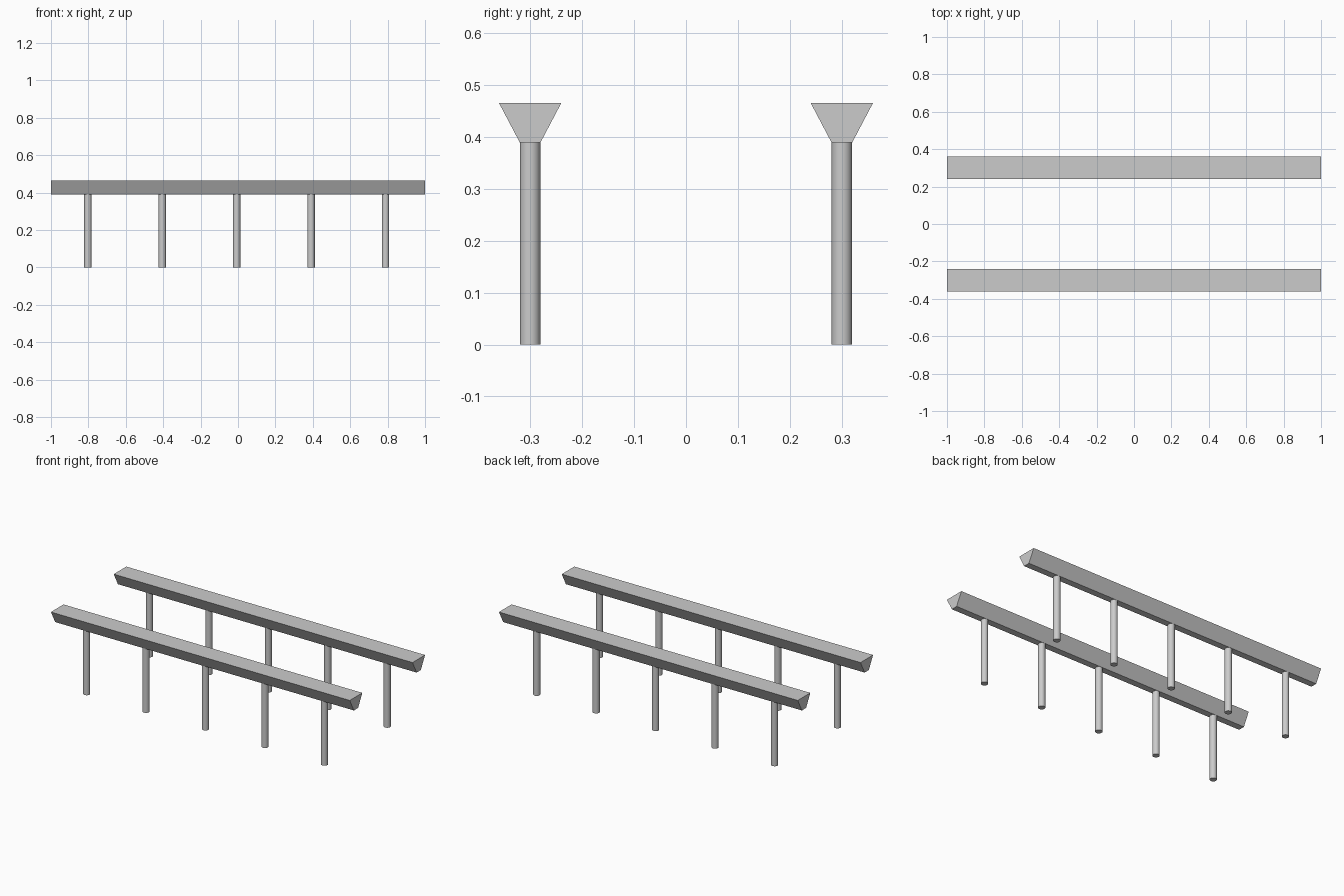
import bpy, bmesh

if "Cube" in bpy.data.objects:
    bpy.data.objects.remove(bpy.data.objects["Cube"])

POST_H, TOP_Z, POST_R, RAIL_Y = 0.389, 0.465, 0.0195, 0.30


def make_rail(name, y):
    # Trapezoid profile extruded along x
    profile = [(-0.02, POST_H), (0.02, POST_H), (0.06, TOP_Z), (-0.06, TOP_Z)]
    bm = bmesh.new()
    face = bm.faces.new([bm.verts.new((-1, y + py, z)) for py, z in profile])
    ext = bmesh.ops.extrude_face_region(bm, geom=[face])
    verts = [g for g in ext["geom"] if isinstance(g, bmesh.types.BMVert)]
    bmesh.ops.translate(bm, vec=(2, 0, 0), verts=verts)
    bmesh.ops.recalc_face_normals(bm, faces=bm.faces)
    mesh = bpy.data.meshes.new(name)
    bm.to_mesh(mesh)
    bm.free()
    bpy.context.collection.objects.link(bpy.data.objects.new(name, mesh))


def make_post(name, x, y):
    # Round upright under the rail
    bpy.ops.mesh.primitive_cylinder_add(vertices=32, radius=POST_R, depth=POST_H,
                                        location=(x, y, POST_H / 2))
    bpy.context.object.name = name
    bpy.ops.object.shade_smooth_by_angle()


# Two matching rails, each on five posts
for side, y in (("front", -RAIL_Y), ("back", RAIL_Y)):
    make_rail(f"{side}_rail", y)
    for i in range(5):
        make_post(f"{side}_post_{i + 1}", -0.803 + 0.398 * i, y)
